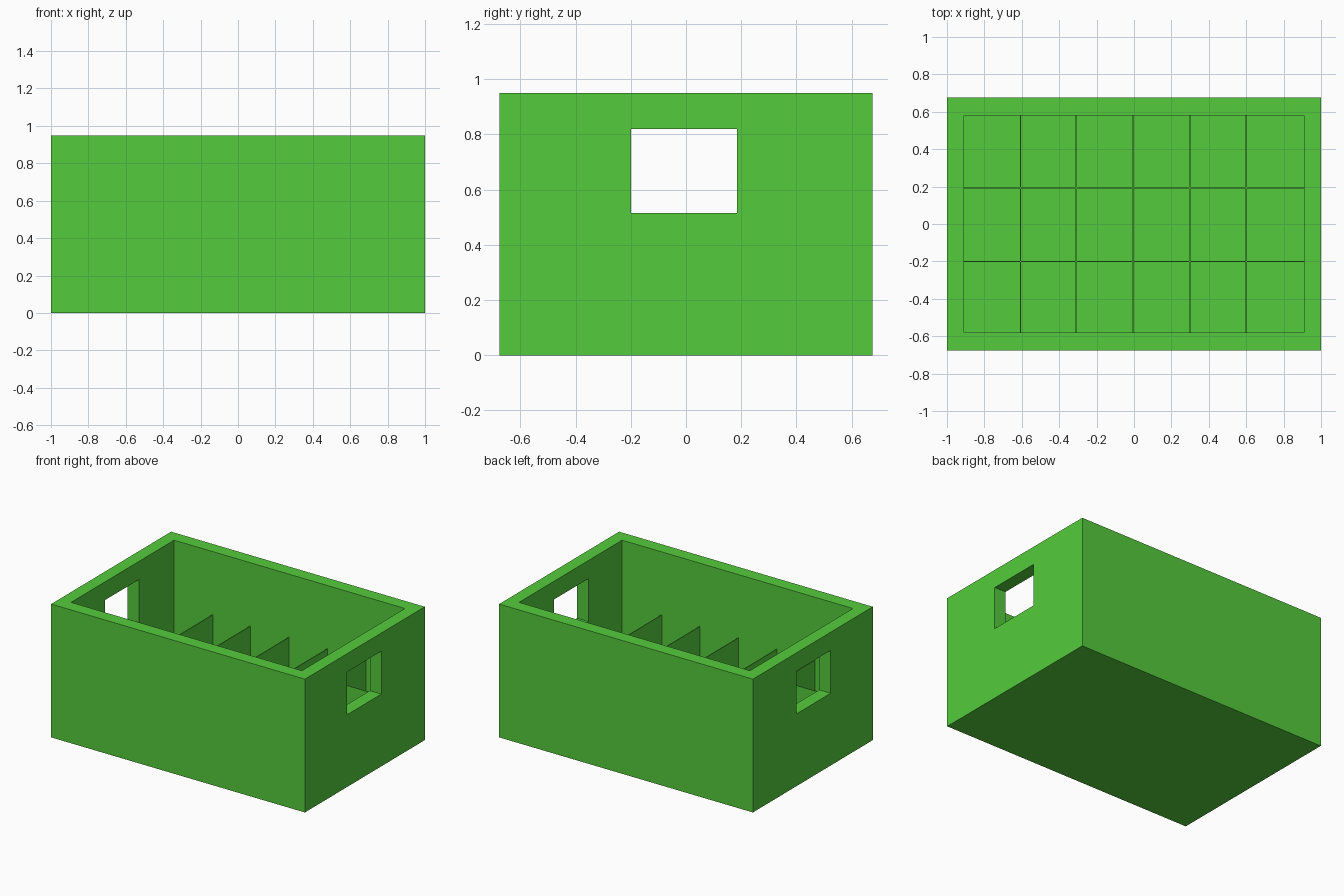
import bpy

if "Cube" in bpy.data.objects:
    bpy.data.objects.remove(bpy.data.objects["Cube"])

green = bpy.data.materials.new("crate_green")
green.diffuse_color = (0.09, 0.60, 0.045, 1)
green.use_nodes = True
green.node_tree.nodes["Principled BSDF"].inputs["Base Color"].default_value = green.diffuse_color


def box(name, lo, hi):
    """Axis-aligned box between two corners."""
    centre = [(a + b) / 2 for a, b in zip(lo, hi)]
    bpy.ops.mesh.primitive_cube_add(size=1, location=centre)
    ob = bpy.context.object
    ob.name = name
    ob.scale = [b - a for a, b in zip(lo, hi)]
    bpy.ops.object.transform_apply(location=False, rotation=False, scale=True)
    ob.data.materials.append(green)
    return ob


def cut(target, cutter):
    """Subtract the cutter, apply, and discard it."""
    mod = target.modifiers.new("cut", 'BOOLEAN')
    mod.operation = 'DIFFERENCE'
    mod.solver = 'EXACT'
    mod.object = cutter
    bpy.context.view_layer.objects.active = target
    bpy.ops.object.modifier_apply(modifier=mod.name)
    bpy.data.objects.remove(cutter)


X, Y, H = 1.0, 0.675, 0.95        # outer half sizes and height
IX, IY, FLOOR = 0.91, 0.58, 0.09  # inner half sizes and floor
TOP, T = 0.50, 0.003              # divider top and half thickness
LAP = 0.01                        # dividers sink into the walls and floor

# Crate shell: hollowed box with a hand hole through both end walls
crate = box("crate_shell", (-X, -Y, 0), (X, Y, H))
cut(crate, box("cavity_cutter", (-IX, -IY, FLOOR), (IX, IY, H + 0.2)))
cut(crate, box("handle_cutter", (-1.2, -0.20, 0.515), (1.2, 0.185, 0.82)))

# Cross dividers
for i, x in enumerate((-0.607, -0.309, -0.006, 0.298, 0.60)):
    box(f"cross_divider_{i + 1}", (x - T, -IY - LAP, FLOOR - LAP), (x + T, IY + LAP, TOP))

# Long dividers
for i, y in enumerate((-0.20, 0.194)):
    box(f"long_divider_{i + 1}", (-IX - LAP, y - T, FLOOR - LAP), (IX + LAP, y + T, TOP))
